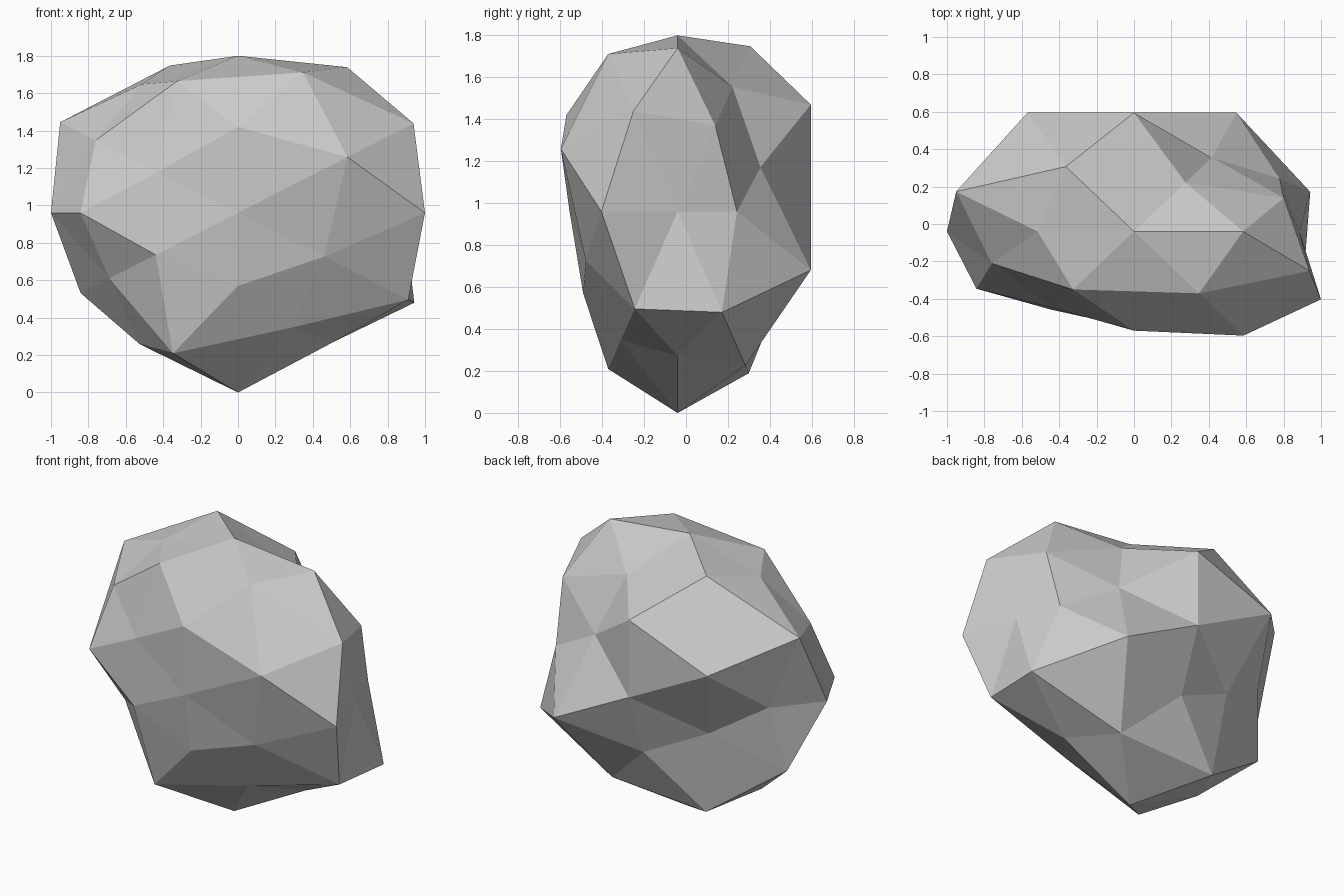
import bpy
import bmesh

if "Cube" in bpy.data.objects:
    bpy.data.objects.remove(bpy.data.objects["Cube"])

# Directions of a once-subdivided icosahedron by symmetry family, each with
# a radius per sign combination (x: + then -, y: front then back, z: up then down)
P, Q = 0.5257, 0.8507
A, B, C = 0.309, 0.5, 0.809
FAMILIES = [
    ((1, 0, 0), (0.885, 1.0)),
    ((0, 1, 0), (0.876, 1.1)),
    ((0, 0, 1), (1.018, 1.164)),
    ((P, 0, Q), (1.11, 0.98, 0.98, 1.0)),
    ((0, Q, P), (1.06, 0.90, 1.175, 0.963)),
    ((Q, P, 0), (1.175, 0.915, 0.99, 0.90)),
    ((B, C, A), (1.17, 0.92, 0.83, 1.095, 0.86, 0.88, 1.14, 0.84)),
    ((A, B, C), (1.125, 0.92, 0.89, 1.10, 1.055, 1.125, 1.18, 1.155)),
    ((C, A, B), (1.16, 1.125, 0.99, 1.165, 0.94, 0.85, 1.175, 1.04)),
]


def signs(value, first):
    return (first, -first) if value else (0,)


# Unit sphere points, skinned into 80 triangles
bm = bmesh.new()
radius = {}
for (x, y, z), radii in FAMILIES:
    combos = [(sx * x, sy * y, sz * z)
              for sx in signs(x, 1) for sy in signs(y, -1) for sz in signs(z, 1)]
    for co, r in zip(combos, radii):
        radius[bm.verts.new(co)] = r
bmesh.ops.convex_hull(bm, input=list(bm.verts))

# Rough stone shape: push each corner in or out, squash, and flatten the back
for v, r in radius.items():
    v.co = (v.co.x * r, v.co.y * r * 0.588 - 0.04, v.co.z * r * 0.825 + 0.96)
    if v.co.y > 0.46:
        v.co.y = 0.595
bmesh.ops.recalc_face_normals(bm, faces=bm.faces)

mesh = bpy.data.meshes.new("boulder")
bm.to_mesh(mesh)
bm.free()
boulder = bpy.data.objects.new("boulder", mesh)
bpy.context.collection.objects.link(boulder)
